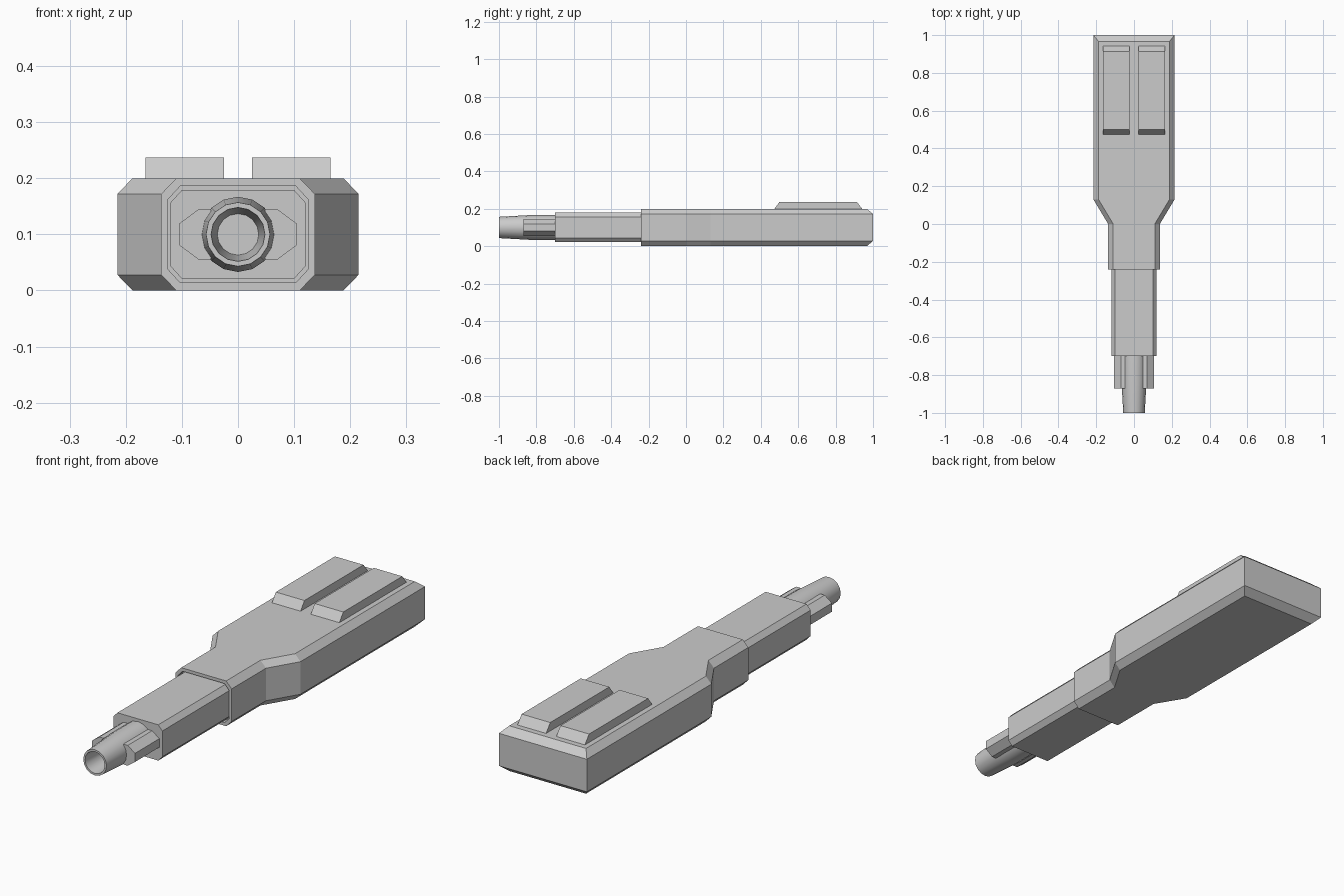
import bpy, bmesh, math

if "Cube" in bpy.data.objects:
    bpy.data.objects.remove(bpy.data.objects["Cube"])

CZ = 0.1  # height of the long axis


def loft(name, rings, close=False):
    """Skin a list of equal-length point rings and cap both ends."""
    bm = bmesh.new()
    vs = [[bm.verts.new(p) for p in r] for r in rings]
    n = len(rings[0])
    for a, b in zip(vs, vs[1:]):
        for i in range(n):
            j = (i + 1) % n
            bm.faces.new((a[i], a[j], b[j], b[i]))
    bm.faces.new(vs[0])
    bm.faces.new(vs[-1])
    bmesh.ops.remove_doubles(bm, verts=bm.verts, dist=1e-5)
    bmesh.ops.recalc_face_normals(bm, faces=bm.faces)
    me = bpy.data.meshes.new(name)
    bm.to_mesh(me)
    bm.free()
    ob = bpy.data.objects.new(name, me)
    bpy.context.collection.objects.link(ob)
    return ob


def octagon(y, w, h, cx, cz):
    """Chamfered rectangle across the y axis (half sizes w, h)."""
    q = [(w - cx, h), (w, h - cz), (w, cz - h), (w - cx, -h)]
    q += [(-x, z) for x, z in reversed(q)]
    return [(x, y, CZ + z) for x, z in q]


# Main body: recessed front mouth, flared waist, mitred rear chamfer
loft("body", [
    octagon(-0.21, 0.125, 0.086, 0.022, 0.024),
    octagon(-0.24, 0.125, 0.086, 0.022, 0.024),
    octagon(-0.24, 0.137, 0.1, 0.027, 0.028),
    octagon(0.0, 0.137, 0.1, 0.027, 0.028),
    octagon(0.13, 0.215, 0.1, 0.027, 0.028),
    octagon(0.967, 0.215, 0.1, 0.027, 0.028),
    octagon(1.0, 0.215, 0.072, 0, 0),
])

# Narrower sleeve sliding into the mouth
loft("sleeve", [octagon(y, 0.12, 0.079, 0.02, 0.022) for y in (-0.70, -0.20)])

# Hollow tapered nozzle
SEG = 16
profile = [(-0.85, 0.037), (-1.0, 0.048), (-1.0, 0.057), (-0.82, 0.067), (-0.68, 0.067)]
nozzle = loft("nozzle", [[(r * math.cos(2 * math.pi * i / SEG), y,
                           CZ + r * math.sin(2 * math.pi * i / SEG))
                          for i in range(SEG)] for y, r in profile])
bpy.context.view_layer.objects.active = nozzle
nozzle.select_set(True)
bpy.ops.object.shade_smooth_by_angle(angle=math.radians(30))

# Side lugs beside the nozzle and raised grip pads, mirrored left and right
lug = [(0.048, 0.045), (0.07, 0.045), (0.105, 0.019),
       (0.105, -0.019), (0.07, -0.045), (0.048, -0.045)]
pad = [(0.47, 0.195), (0.473, 0.2), (0.50, 0.237), (0.913, 0.237), (0.942, 0.2), (0.945, 0.195)]
for side, s in (("right", 1), ("left", -1)):
    loft(f"{side}_lug", [[(s * x, y, CZ + z) for x, z in lug] for y in (-0.87, -0.69)])
    loft(f"{side}_pad", [[(s * x, y, z) for y, z in pad] for x in (0.025, 0.165)])
